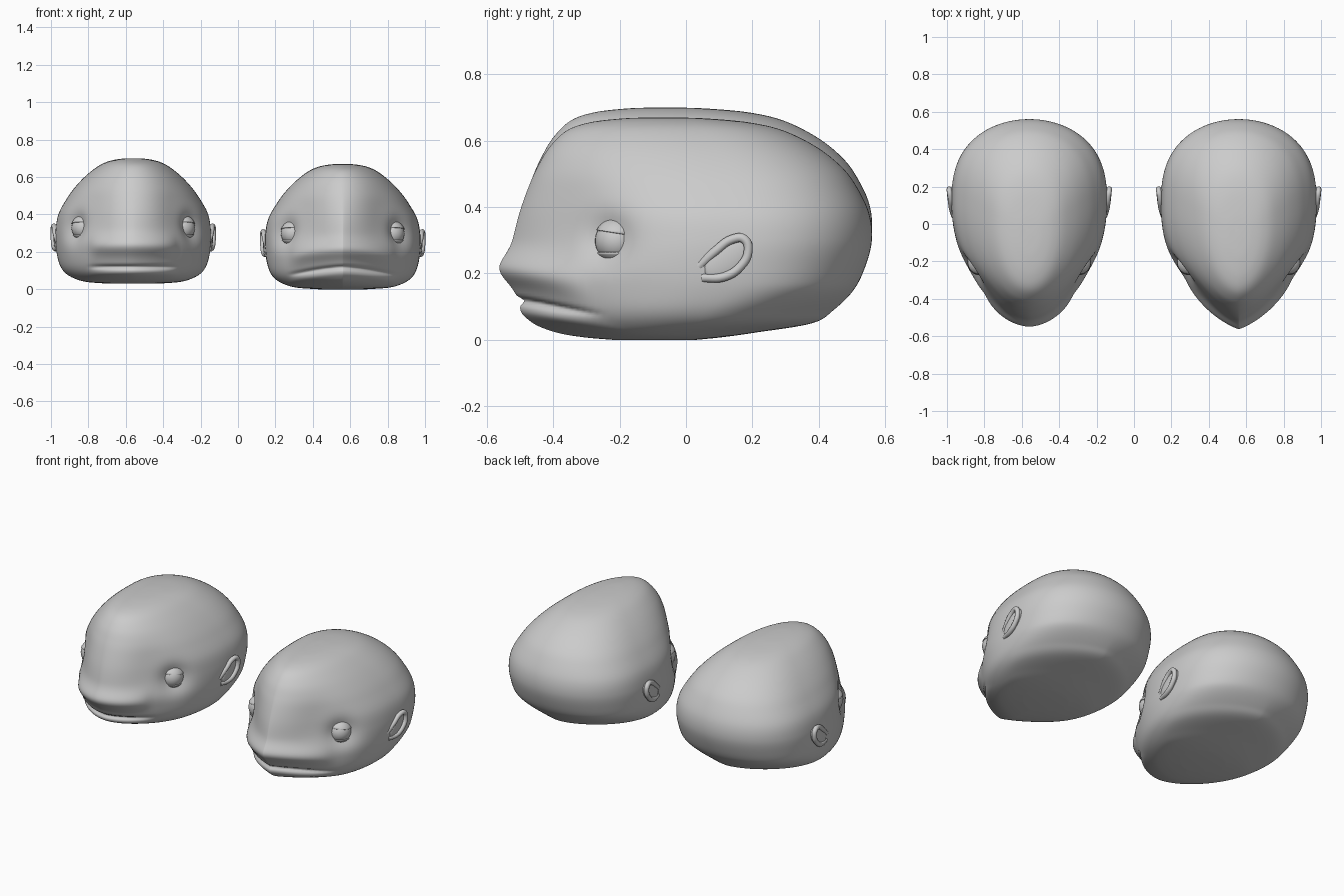
import bpy, bmesh
from math import sin, cos, pi, exp
from mathutils import Vector, Matrix

if "Cube" in bpy.data.objects:
    bpy.data.objects.remove(bpy.data.objects["Cube"])

# head profile: height, front y, back y, half width
ROWS = [(0, -.22, .03, .13), (.008, -.31, .11, .24), (.022, -.39, .21, .30),
        (.05, -.46, .38, .355), (.09, -.49, .445, .388), (.15, -.515, .505, .407),
        (.22, -.535, .54, .415), (.30, -.522, .56, .414), (.38, -.503, .552, .397),
        (.46, -.475, .515, .352), (.52, -.448, .47, .308), (.58, -.412, .395, .25),
        (.63, -.36, .295, .185), (.655, -.29, .19, .13), (.667, -.19, .06, .07),
        (.67, -.10, -.04, .015)]
SUB, HALF = 8, 32


def catmull(rows):
    out = []
    for i in range(len(rows) - 1):
        p = [Vector(rows[min(max(i + k, 0), len(rows) - 1)]) for k in (-1, 0, 1, 2)]
        for j in range(SUB):
            t = j / SUB
            out.append(.5 * (2 * p[1] + (p[2] - p[0]) * t
                             + (2 * p[0] - 5 * p[1] + 4 * p[2] - p[3]) * t * t
                             + (3 * p[1] - p[0] - 3 * p[2] + p[3]) * t ** 3))
    return out + [Vector(rows[-1])]


def gauss(v, s):
    return exp(-(v / s) ** 2)


def blend(u, v, lo, hi, z):
    t = min(1, max(0, (z - lo) / (hi - lo)))
    return u + (v - u) * t * t * (3 - 2 * t)


def finish(name, bm, loc):
    bmesh.ops.recalc_face_normals(bm, faces=bm.faces)
    me = bpy.data.meshes.new(name)
    bm.to_mesh(me)
    bm.free()
    me.shade_smooth()
    ob = bpy.data.objects.new(name, me)
    bpy.context.collection.objects.link(ob)
    ob.location = loc
    return ob


def sculpt(x, y, z, n, frown):
    ax = abs(x)
    d = 0
    # eye socket and shallow temple hollow
    d -= .038 * exp(-((ax - .32) ** 2 + (y + .25) ** 2 + (z - .30) ** 2) / .0065)
    d -= .02 * exp(-((ax - .23) ** 2 + (y + .36) ** 2 + (z - .37) ** 2) / .02)
    # lips and mouth groove
    if y < 0:
        reach = .29 if frown else .24
        f = max(0, 1 - (ax / reach) ** 4)
        zm = .118 - .04 * (ax / .28) ** 1.5 if frown else .09
        d += f * (.028 * gauss(z - zm - (.095 if frown else .11), .05)
                  - .018 * gauss(z - zm, .01)
                  + .01 * gauss(z - zm + .035, .02))
    return x + n.x * d, y + n.y * d, z


def head(name, loc, a, b, frown):
    bm = bmesh.new()
    rings = []
    for z, yf, yb, w in catmull(ROWS):
        if not frown:
            yf += .012
        yc = yf + (yb - yf) * .585
        # snout section rounds out towards the crown, nape narrows below
        fa, fp = blend(a, 2.2, .25, .6, z), blend(b, .5 if not frown else .56, .25, .6, z)
        ba, bp = blend(1.9, 2.65, .04, .17, z), blend(.65, .5, .04, .17, z)
        ring = []
        for k in range(4 * HALF):
            t = 2 * pi * k / (4 * HALF)
            c, s = cos(t), sin(t)
            front = s < 0
            e, p = (fa, fp) if front else (ba, bp)
            L = (yc - yf) if front else (yb - yc)
            x = w * (1 if c > 0 else -1) * abs(c) ** (2 * p)
            y = yc + L * (-1 if front else 1) * abs(s) ** (2 / e)
            n = Vector((x / w ** 2, (y - yc) / L ** 2, 0)).normalized()
            ring.append(bm.verts.new(sculpt(x, y, z, n, frown)))
        rings.append(ring)
    for r0, r1 in zip(rings, rings[1:]):
        for k in range(len(r0)):
            j = (k + 1) % len(r0)
            bm.faces.new((r0[k], r0[j], r1[j], r1[k]))
    bm.faces.new(rings[0][::-1])
    bm.faces.new(rings[-1])
    bmesh.ops.remove_doubles(bm, verts=bm.verts, dist=.0003)
    finish(name, bm, loc)


def ball(name, loc, r, cut=None, side=1, tilt=0):
    bm = bmesh.new()
    bmesh.ops.create_uvsphere(bm, u_segments=32, v_segments=20, radius=r)
    if cut is not None:
        geom = bm.verts[:] + bm.edges[:] + bm.faces[:]
        bmesh.ops.bisect_plane(bm, geom=geom, plane_co=(0, 0, cut),
                               plane_no=(0, -tilt * side, -side), clear_outer=True)
    ob = finish(name, bm, loc)
    if cut is not None:
        m = ob.modifiers.new("thickness", "SOLIDIFY")
        m.thickness = .005
    return ob


def ear(name, loc, s):
    # rim tube, both ends sunk into the head
    pts = [(.402, .04, .222), (.417, .09, .268), (.422, .14, .303), (.427, .176, .303),
           (.428, .187, .265), (.426, .163, .22), (.42, .115, .19), (.404, .05, .187)]
    cu = bpy.data.curves.new(name + "_rim", "CURVE")
    cu.dimensions = "3D"
    cu.bevel_depth, cu.bevel_resolution, cu.resolution_u = .014, 3, 6
    cu.use_fill_caps = True
    sp = cu.splines.new("BEZIER")
    sp.bezier_points.add(len(pts) - 1)
    for bp, p in zip(sp.bezier_points, pts):
        bp.co = (s * p[0], p[1], p[2])
        bp.handle_left_type = bp.handle_right_type = "AUTO"
    ob = bpy.data.objects.new(name + "_rim", cu)
    bpy.context.collection.objects.link(ob)
    ob.location = loc
    # inner bowl
    bm = bmesh.new()
    bmesh.ops.create_uvsphere(bm, u_segments=24, v_segments=12, radius=1)
    bm.transform(Matrix.Translation((s * .412, .128, .245))
                 @ Matrix.Rotation(.68, 4, "X") @ Matrix.Diagonal((.014, .085, .05, 1)))
    finish(name + "_bowl", bm, loc)


# two heads side by side: rounded snout and ridged snout
for tag, cx, cz, a, b, frown in (("round", -.56, .03, 1.9, .58, False),
                                 ("ridged", .56, 0, 2.3, .85, True)):
    loc = Vector((cx, 0, cz))
    head(tag + "_head", loc, a, b, frown)
    for s, side in ((-1, "left"), (1, "right")):
        nm = f"{tag}_{side}"
        eye = loc + Vector((s * .264, -.208, .298))
        ball(nm + "_eye", eye, .066)
        ball(nm + "_upper_lid", eye, .070, .024, 1, .15)
        ball(nm + "_lower_lid", eye, .070, -.036, -1)
        ear(nm + "_ear", loc, s)
